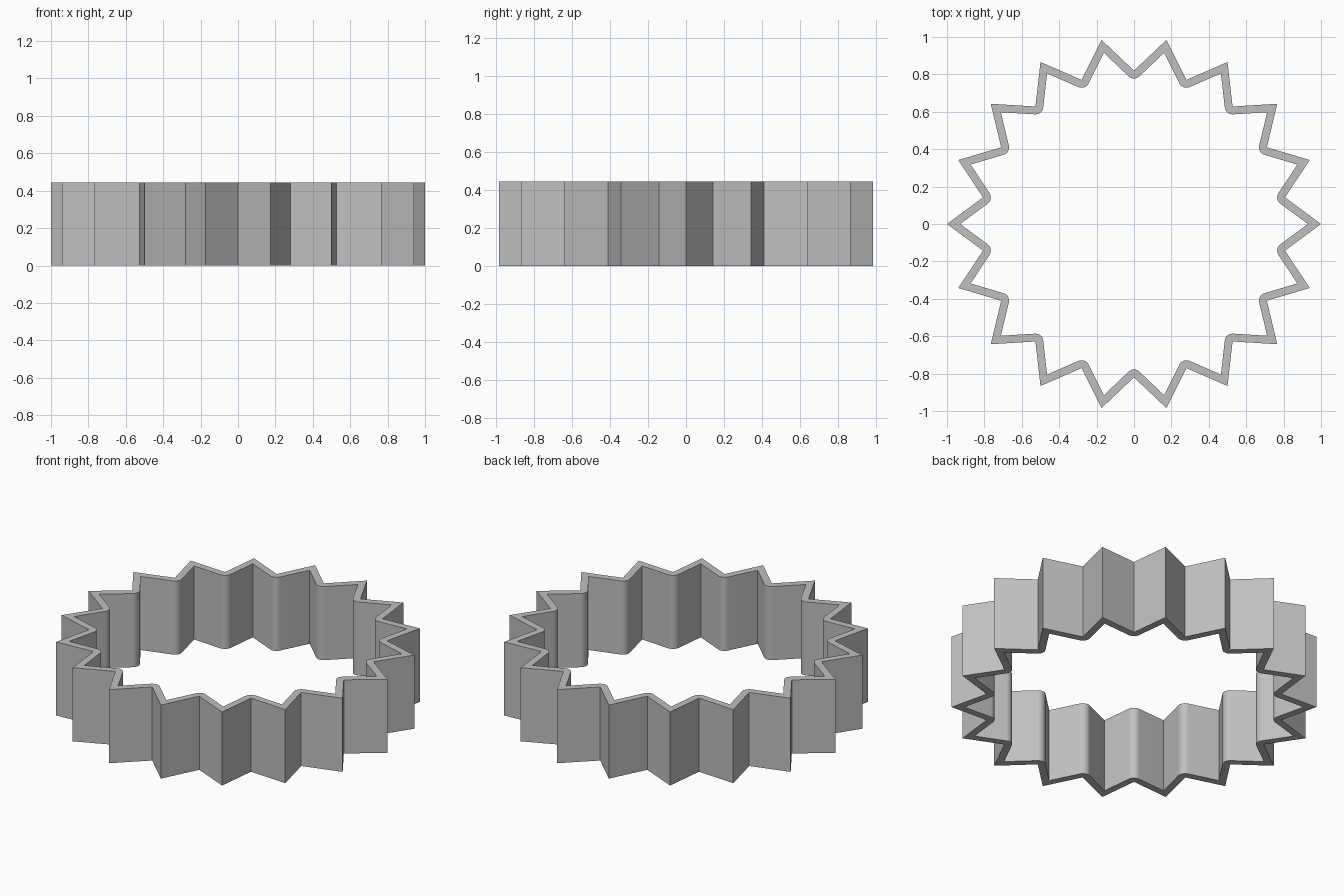
import bpy, bmesh
from math import pi, radians, sin, cos, atan2
from mathutils import Vector, Matrix

if "Cube" in bpy.data.objects:
    bpy.data.objects.remove(bpy.data.objects["Cube"])

POINTS = 18        # pleats around the ring
TIP_R = 1.0
VALLEY_R = 0.82
WALL = 0.042
HEIGHT = 0.445
ARC_STEPS = 6      # roundness of half an inner fold


def polar(r, a):
    return Vector((r * cos(a), r * sin(a), 0))


grey = bpy.data.materials.new("plain grey")
grey.use_nodes = True
colour = (0.53, 0.53, 0.53, 1)
grey.diffuse_color = colour
grey.node_tree.nodes["Principled BSDF"].inputs["Base Color"].default_value = colour

# Footprint of one wall: sharp at the tip, rounded inside the fold
half = pi / POINTS
tip, valley = polar(TIP_R, 0), polar(VALLEY_R, half)
run = valley - tip
slope = atan2(run.y, -run.x)
start = pi * 1.5 - slope
end = pi + half
wall = [tip, valley]
for i in range(ARC_STEPS + 1):
    wall.append(valley + polar(WALL, end + (start - end) * i / ARC_STEPS))
wall.append(polar(TIP_R - WALL / sin(slope), 0))

# Repeat the wall and its mirror image around the ring
bm = bmesh.new()
for i in range(POINTS):
    turn = Matrix.Rotation(2 * half * i, 3, 'Z')
    for side in (1, -1):
        bm.faces.new([bm.verts.new(turn @ Vector((p.x, p.y * side, 0))) for p in wall])
bmesh.ops.remove_doubles(bm, verts=bm.verts, dist=1e-4)

# Raise the footprint to full height, keeping the bottom
raised = bmesh.ops.extrude_face_region(bm, geom=bm.faces[:], use_keep_orig=True)
top = [g for g in raised["geom"] if isinstance(g, bmesh.types.BMVert)]
bmesh.ops.translate(bm, verts=top, vec=(0, 0, HEIGHT))
bmesh.ops.recalc_face_normals(bm, faces=bm.faces)

mesh = bpy.data.meshes.new("pleated_ring")
bm.to_mesh(mesh)
bm.free()
mesh.materials.append(grey)
ring = bpy.data.objects.new("pleated_ring", mesh)
bpy.context.collection.objects.link(ring)
bpy.context.view_layer.objects.active = ring
ring.select_set(True)
bpy.ops.object.shade_smooth_by_angle(angle=radians(25))
